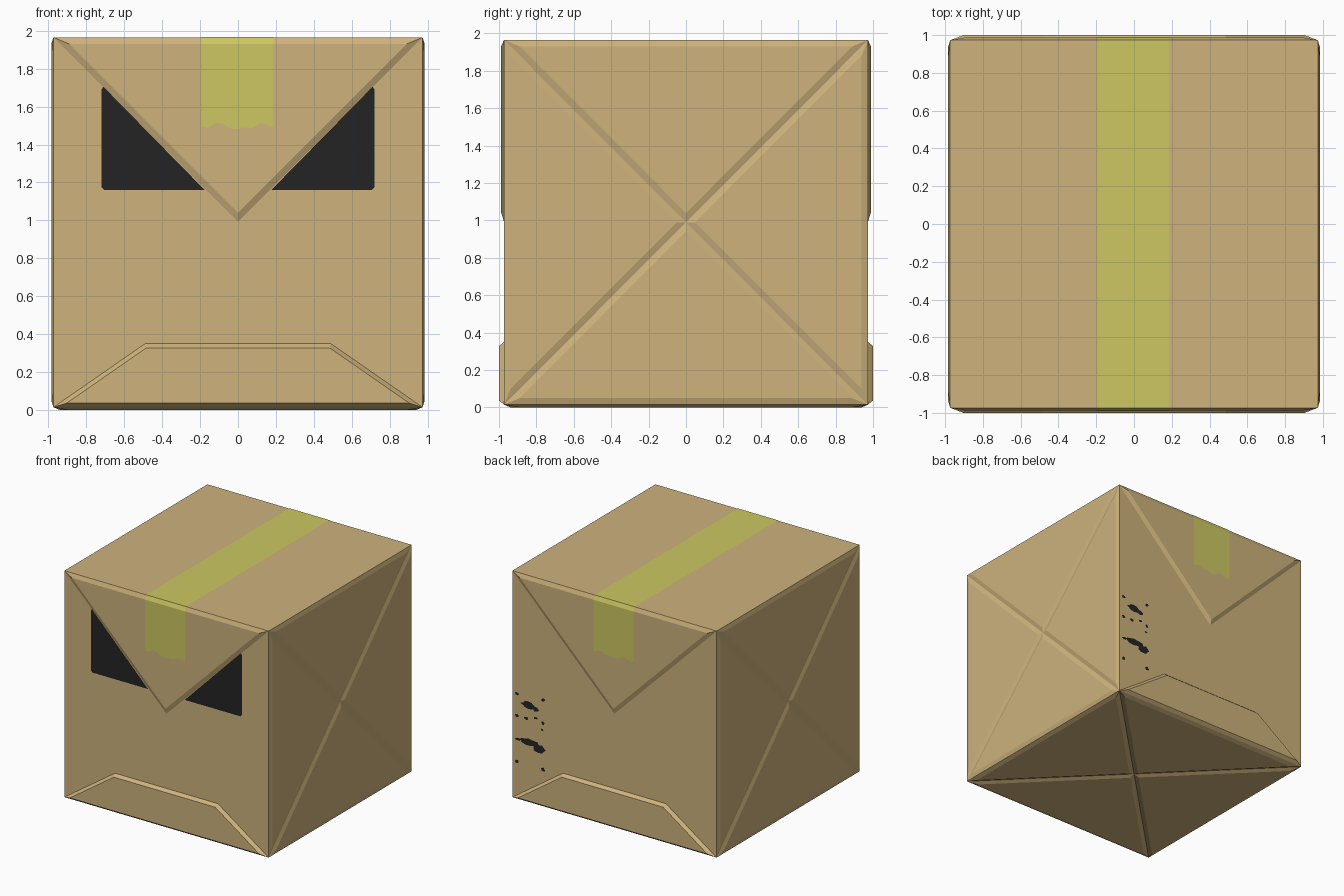
import bpy, math, random
from mathutils import Vector

if "Cube" in bpy.data.objects:
    bpy.data.objects.remove(bpy.data.objects["Cube"])
random.seed(4)

H, Z0, Z1 = 0.973, 0.015, 1.965      # box half width, underside, top
ZC = (Z0 + Z1) / 2


def material(name, rgb):
    m = bpy.data.materials.new(name)
    m.diffuse_color = (*rgb, 1)
    m.use_nodes = True
    m.node_tree.nodes["Principled BSDF"].inputs["Base Color"].default_value = m.diffuse_color
    return m


CARD = material("cardboard", (0.61, 0.445, 0.202))
TAPE = material("yellow tape", (0.61, 0.575, 0.122))
BLACK = material("black ink", (0.017, 0.017, 0.017))


def make(name, verts, faces, mat):
    me = bpy.data.meshes.new(name)
    me.from_pydata([tuple(v) for v in verts], [], faces)
    me.materials.append(mat)
    ob = bpy.data.objects.new(name, me)
    bpy.context.collection.objects.link(ob)
    return ob


def panel(name, outline, normal, depth, inset, mat=CARD):
    """Raised plate on a wall: outline at the wall, inset outline pushed out."""
    pts, n = [Vector(p) for p in outline], Vector(normal)
    area = sum((p.cross(q) for p, q in zip(pts, pts[1:] + pts[:1])), Vector())
    if area.dot(n) < 0:
        pts.reverse()
    k, inner = len(pts), []
    for i, p in enumerate(pts):
        u = (pts[i - 1] - p).normalized()
        v = (pts[(i + 1) % k] - p).normalized()
        half = math.sin(u.angle(v) / 2)
        inner.append(p + (u + v).normalized() * (inset / half) + n * depth)
    faces = [(i, (i + 1) % k, k + (i + 1) % k, k + i) for i in range(k)]
    return make(name, pts + inner, faces + [tuple(range(k, 2 * k))], mat)


def decal(name, outline, side, mat=BLACK):
    """Thin painted plate on the front (-1) or back (+1) wall."""
    pts = [(x, side * (H + 0.002), z) for x, z in outline]
    if side > 0:
        pts.reverse()
    return make(name, pts, [tuple(range(len(pts)))], mat)


# Main box
corners = [(x, y, z) for z in (Z0, Z1) for x, y in ((-H, -H), (H, -H), (H, H), (-H, H))]
make("box_body", corners, [(3, 2, 1, 0), (4, 5, 6, 7)] +
     [(i, (i + 1) % 4, 4 + (i + 1) % 4, 4 + i) for i in range(4)], CARD)

# Folded flaps on front and back: upper triangle and lower trapezoid
for s, label in ((-1, "front"), (1, "back")):
    y = s * H
    panel(label + "_upper_flap", [(-H, y, Z1), (H, y, Z1), (0, y, 0.993)],
          (0, s, 0), 0.015, 0.034)
    panel(label + "_lower_flap", [(-H, y, Z0), (H, y, Z0), (0.49, y, 0.35), (-0.49, y, 0.35)],
          (0, s, 0), 1 - H, 0.022)

# Four triangles with grooves between them on left side, right side and underside
ring = [(-1, -1), (1, -1), (1, 1), (-1, 1)]
hz = ZC - Z0
for i in range(4):
    (a, b), (c, d) = ring[i], ring[(i + 1) % 4]
    for s, label in ((-1, "left"), (1, "right")):
        panel(f"{label}_side_fold_{i}", [(s * H, a * H, ZC + b * hz), (s * H, c * H, ZC + d * hz),
              (s * H, 0, ZC)], (s, 0, 0), 0.011, 0.035)
    panel(f"bottom_fold_{i}", [(a * H, b * H, Z0), (c * H, d * H, Z0), (0, 0, Z0)],
          (0, 0, -1), Z0, 0.035)

# Tape over the top with ragged ends on both flaps
ragged = [1.495, 1.49, 1.515, 1.51, 1.485, 1.48, 1.49, 1.485, 1.51, 1.505, 1.49]
verts, faces = [], []
for i, z in enumerate(ragged):
    x = -0.193 + 0.38 * i / (len(ragged) - 1)
    half = [(0.990, z), (0.990, 1.931), (0.975, 1.967)]
    verts += [(x, -y, h) for y, h in half] + [(x, y, h) for y, h in reversed(half)]
for i in range(len(ragged) - 1):
    for j in range(5):
        a = i * 6 + j
        faces.append((a, a + 6, a + 7, a + 1))
make("packing_tape", verts, faces, TAPE)

# Slanted eyes tucked under the front flap
eye = [(0.175, 1.16), (0.705, 1.16), (0.72, 1.175), (0.72, 1.69), (0.71, 1.705)]
decal("right_eye", eye, -1)
decal("left_eye", [(-x, z) for x, z in reversed(eye)], -1)

# Ink smudges on the back: x, z, half width, half height
smudges = [(0.93, 0.92, 0.018, 0.014), (0.68, 0.93, 0.018, 0.013), (0.82, 0.85, 0.065, 0.03),
           (0.75, 0.83, 0.03, 0.02), (0.93, 0.73, 0.018, 0.015), (0.84, 0.73, 0.022, 0.013),
           (0.75, 0.755, 0.018, 0.01), (0.68, 0.73, 0.016, 0.014), (0.69, 0.67, 0.014, 0.01),
           (0.92, 0.53, 0.025, 0.012), (0.82, 0.53, 0.09, 0.035), (0.72, 0.50, 0.055, 0.035),
           (0.93, 0.335, 0.016, 0.014), (0.68, 0.33, 0.018, 0.016)]
for i, (x, z, rx, rz) in enumerate(smudges):
    blob = []
    for k in range(12):
        t, r = k * math.tau / 12, random.uniform(0.75, 1.2)
        blob.append((x + rx * r * math.cos(t), z + rz * r * math.sin(t)))
    decal(f"ink_smudge_{i}", blob, 1)
